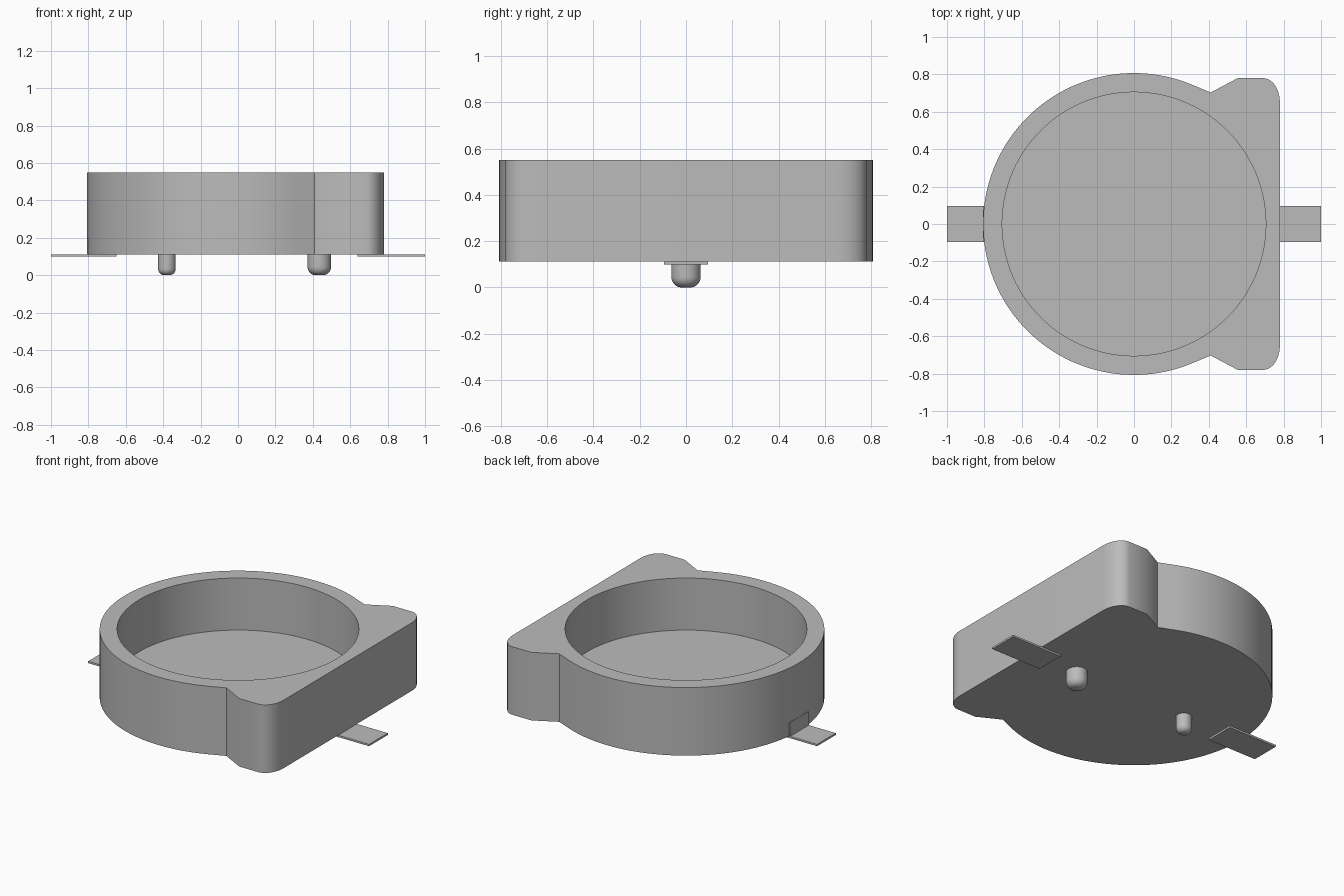
import bpy, bmesh
from math import sin, cos, pi, radians

cube = bpy.data.objects.get("Cube")
if cube:
    bpy.data.objects.remove(cube, do_unlink=True)

grey = bpy.data.materials.new("plain_grey")
grey.use_nodes = True
grey.diffuse_color = (0.5, 0.5, 0.5, 1)
grey.node_tree.nodes["Principled BSDF"].inputs["Base Color"].default_value = (0.5, 0.5, 0.5, 1)


def add_object(name, bm):
    bmesh.ops.recalc_face_normals(bm, faces=bm.faces)
    mesh = bpy.data.meshes.new(name)
    bm.to_mesh(mesh)
    bm.free()
    mesh.materials.append(grey)
    obj = bpy.data.objects.new(name, mesh)
    bpy.context.collection.objects.link(obj)
    return obj


def activate(obj):
    bpy.ops.object.select_all(action='DESELECT')
    obj.select_set(True)
    bpy.context.view_layer.objects.active = obj


def smooth(obj):
    activate(obj)
    bpy.ops.object.shade_smooth_by_angle(angle=radians(30))


def prism(name, outline, z0, z1):
    bm = bmesh.new()
    face = bm.faces.new([bm.verts.new((x, y, z0)) for x, y in outline])
    top = bmesh.ops.extrude_face_region(bm, geom=[face])["geom"]
    bmesh.ops.translate(bm, vec=(0, 0, z1 - z0),
                        verts=[v for v in top if isinstance(v, bmesh.types.BMVert)])
    return add_object(name, bm)


def arc(rx, ry, start, end, steps, cx=0, cy=0):
    angles = [radians(start + (end - start) * i / steps) for i in range(steps + 1)]
    return [(cx + rx * cos(a), cy + ry * sin(a)) for a in angles]


def box(name, x0, x1, half_y, z0, z1):
    return prism(name, [(x0, -half_y), (x1, -half_y), (x1, half_y), (x0, half_y)], z0, z1)


# Body: round housing with a squared, lobed side
base, rim, floor = 0.112, 0.55, 0.215
upper = arc(0.09, 0.13, 0, 90, 10, 0.69, 0.65) + [(0.555, 0.78), (0.41, 0.703)]
lower = [(x, -y) for x, y in reversed(upper)]
body = prism("housing", upper + arc(0.807, 0.807, 67.5, 292.5, 72) + lower, base, rim)

# Round pocket sunk into the top
cutter = prism("pocket_cutter", arc(0.705, 0.705, 0, 357, 119), floor, rim + 0.1)
cutter.hide_render = True
cut = body.modifiers.new("pocket", 'BOOLEAN')
cut.operation = 'DIFFERENCE'
cut.solver = 'EXACT'
cut.object = cutter
activate(body)
bpy.ops.object.modifier_apply(modifier=cut.name)
bpy.data.objects.remove(cutter, do_unlink=True)
smooth(body)

# Flat solder tabs, the right one turned up against the wall
box("right_tab", -1, -0.65, 0.095, 0.1, base)
box("left_tab", 0.64, 1, 0.095, 0.1, base)
box("right_tab_riser", -0.808, -0.79, 0.095, 0.1, 0.2)


# Locating pegs with rounded ends
def peg(name, x, radius, fillet):
    profile = [(radius, base + 0.005)]
    profile += arc(fillet, fillet, 0, -90, 8, radius - fillet, fillet)
    bm = bmesh.new()
    verts = [bm.verts.new((r, 0, z)) for r, z in profile + [(0, 0)]]
    edges = [bm.edges.new(pair) for pair in zip(verts, verts[1:])]
    bmesh.ops.spin(bm, geom=verts + edges, cent=(0, 0, 0), axis=(0, 0, 1),
                   angle=2 * pi, steps=32)
    bmesh.ops.remove_doubles(bm, verts=bm.verts, dist=0.0001)
    obj = add_object(name, bm)
    obj.location.x = x
    smooth(obj)


peg("small_peg", -0.38, 0.047, 0.035)
peg("large_peg", 0.435, 0.063, 0.045)
